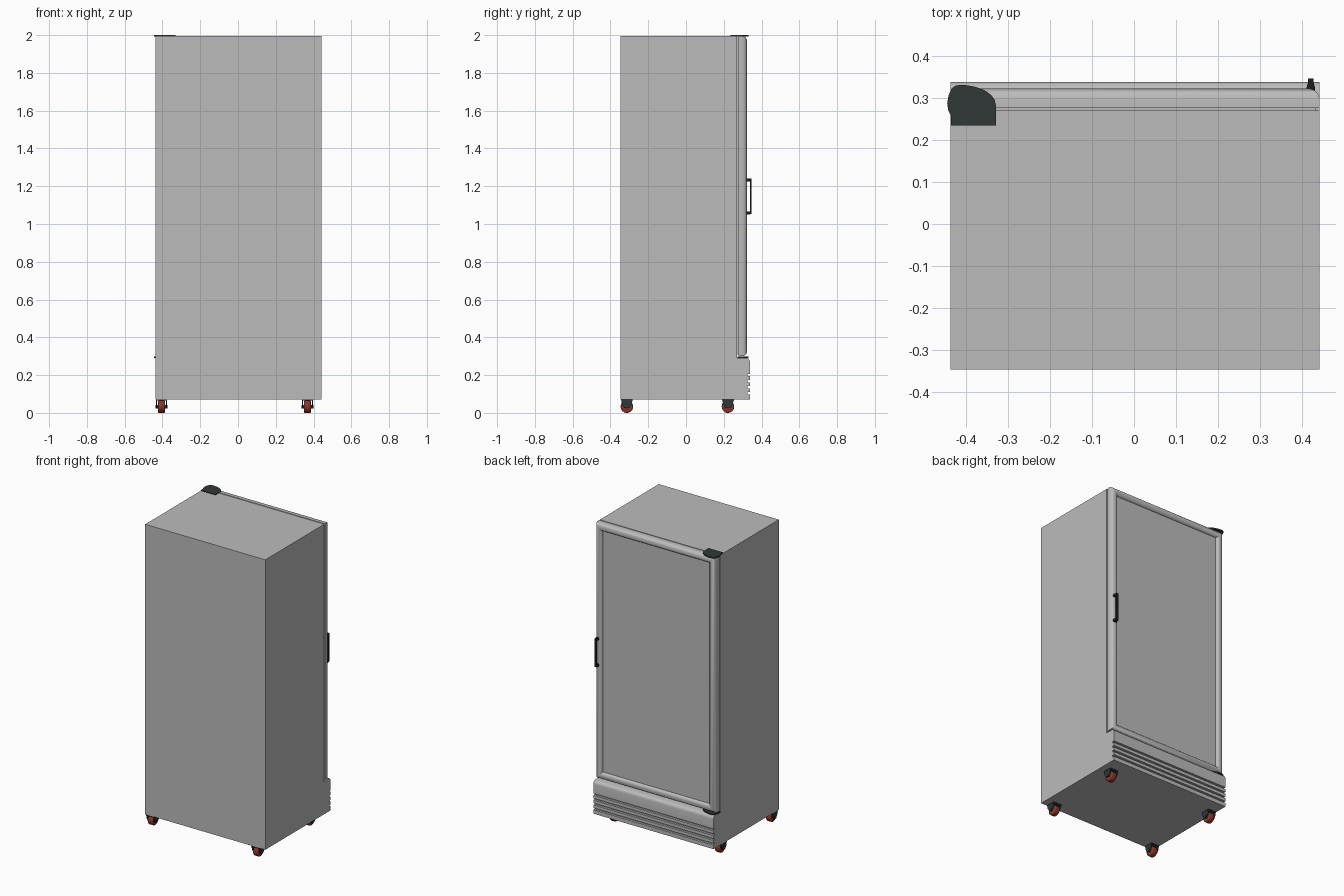
import bpy, bmesh, math
from mathutils import Matrix, Vector

if "Cube" in bpy.data.objects:
    bpy.data.objects.remove(bpy.data.objects["Cube"])


def material(name, rgb):
    m = bpy.data.materials.new(name)
    m.diffuse_color = (*rgb, 1)
    m.use_nodes = True
    m.node_tree.nodes["Principled BSDF"].inputs["Base Color"].default_value = m.diffuse_color
    return m


GREY = material("light grey", (0.50, 0.50, 0.50))
DARK = material("dark slate", (0.030, 0.040, 0.039))
BLACK = material("black", (0.012, 0.013, 0.013))
RED = material("brick red", (0.25, 0.035, 0.022))


def finish(bm, name, mat, smooth=False):
    bmesh.ops.recalc_face_normals(bm, faces=bm.faces[:])
    me = bpy.data.meshes.new(name)
    bm.to_mesh(me)
    bm.free()
    me.materials.append(mat)
    ob = bpy.data.objects.new(name, me)
    bpy.context.collection.objects.link(ob)
    if smooth:
        bpy.ops.object.select_all(action='DESELECT')
        ob.select_set(True)
        bpy.context.view_layer.objects.active = ob
        bpy.ops.object.shade_smooth_by_angle(angle=math.radians(35))
    return ob


def box(name, lo, hi, mat):
    bm = bmesh.new()
    lo, hi = Vector(lo), Vector(hi)
    bmesh.ops.create_cube(bm, size=1, matrix=Matrix.Translation((lo + hi) / 2)
                          @ Matrix.Diagonal((*(hi - lo), 1)))
    return finish(bm, name, mat)


def prism(name, pts, axis, a, b, mat, smooth=False):
    """Extrude a 2D outline along x (points are y,z) or z (points are x,y)."""
    bm = bmesh.new()
    put = (lambda p, t: (t, *p)) if axis == 'x' else (lambda p, t: (*p, t))
    f = bm.faces.new([bm.verts.new(put(p, a)) for p in pts])
    new = bmesh.ops.extrude_face_region(bm, geom=[f])['geom']
    shift = Vector(put((0, 0), b - a))
    bmesh.ops.translate(bm, vec=shift, verts=[v for v in new if isinstance(v, bmesh.types.BMVert)])
    return finish(bm, name, mat, smooth)


def cylinder_x(name, centre, r, width, mat, bevel=0.0):
    bm = bmesh.new()
    bmesh.ops.create_cone(bm, cap_ends=True, segments=32, radius1=r, radius2=r, depth=width,
                          matrix=Matrix.Translation(centre) @ Matrix.Rotation(math.pi / 2, 4, 'Y'))
    if bevel:
        rims = [e for e in bm.edges if any(len(f.verts) > 4 for f in e.link_faces)]
        bmesh.ops.bevel(bm, geom=rims, offset=bevel, segments=3, affect='EDGES', profile=0.5)
    return finish(bm, name, mat, True)


X0, X1, TOP = -0.438, 0.443, 1.995

# Cabinet, and the recessed seal between cabinet and door
box("cabinet", (X0, -0.347, 0.072), (X1, 0.271, TOP), GREY)
box("door_seal", (X0 + 0.008, 0.270, 0.308), (X1 - 0.008, 0.279, TOP - 0.008), GREY)

# Door frame: rounded section swept round a rectangle with mitred corners
section = [(0, 0.277), (0, 0.298), (0.002, 0.307), (0.007, 0.315), (0.014, 0.320), (0.023, 0.323),
           (0.032, 0.322), (0.040, 0.318), (0.046, 0.311), (0.048, 0.302), (0.048, 0.277)]
bm = bmesh.new()
rings = []
for u, y in section:
    xa, xb, za, zb = X0 + u, X1 - u, 0.300 + u, TOP - u
    rings.append([bm.verts.new((x, y, z)) for x, z in ((xa, za), (xb, za), (xb, zb), (xa, zb))])
for i, r in enumerate(rings):
    q = rings[(i + 1) % len(rings)]
    for k in range(4):
        n = (k + 1) % 4
        bm.faces.new((r[k], r[n], q[n], q[k]))
finish(bm, "door_frame", GREY, True)
box("door_panel", (X0 + 0.04, 0.279, 0.34), (X1 - 0.04, 0.304, TOP - 0.04), GREY)

# Lower grille with full-width grooves and a rounded top edge
front, back = 0.339, 0.325
outline = [(0.265, 0.072), (front, 0.072)]
for z in (0.104, 0.136, 0.168, 0.200):
    outline += [(front, z - 0.006), (back, z - 0.006), (back, z + 0.006), (front, z + 0.006)]
outline += [(front, 0.268), (0.337, 0.278), (0.331, 0.286), (0.322, 0.290), (0.265, 0.290)]
prism("lower_grille", outline, 'x', X0, X1, GREY, True)

# Hinge covers at the top and under the door
cover = [(-0.437, 0.235), (-0.330, 0.235), (-0.330, 0.285), (-0.333, 0.297), (-0.341, 0.308),
         (-0.358, 0.320), (-0.380, 0.328), (-0.405, 0.332), (-0.425, 0.331), (-0.436, 0.323),
         (-0.443, 0.306), (-0.446, 0.287), (-0.443, 0.270), (-0.437, 0.258)]
prism("top_hinge_cover", cover, 'z', TOP - 0.003, 2.0, DARK)
lower = [(x, max(y, 0.272)) for x, y in cover if y > 0.25]
prism("bottom_hinge_plate", lower, 'z', 0.291, 0.299, DARK)

# Door handle: grip bar on two tapered posts
box("handle_grip", (0.415, 0.338, 1.052), (0.429, 0.347, 1.240), BLACK)
for label, z in (("lower", 1.059), ("upper", 1.233)):
    post = [(0.412, 0.319), (0.432, 0.319), (0.432, 0.326), (0.428, 0.340), (0.416, 0.340), (0.412, 0.326)]
    prism(label + "_handle_post", post, 'z', z - 0.008, z + 0.008, BLACK)

# Four casters: mounting plate, fork cheeks, wheel and axle
for side, x in (("left", -0.405), ("right", 0.368)):
    for end, y in (("front", -0.313), ("back", 0.222)):
        n = f"{side}_{end}_caster_"
        cylinder_x(n + "wheel", (x, y, 0.033), 0.033, 0.036, RED, 0.006)
        cylinder_x(n + "axle", (x, y, 0.033), 0.009, 0.064, DARK)
        box(n + "plate", (x - 0.030, y - 0.031, 0.066), (x + 0.030, y + 0.031, 0.073), DARK)
        cheek = [(y - 0.030, 0.068), (y - 0.026, 0.046), (y - 0.013, 0.025), (y + 0.013, 0.025),
                 (y + 0.026, 0.046), (y + 0.030, 0.068)]
        for s in (-1, 1):
            prism(n + ("fork_outer" if s > 0 else "fork_inner"), cheek, 'x',
                  x + s * 0.023, x + s * 0.029, DARK)
